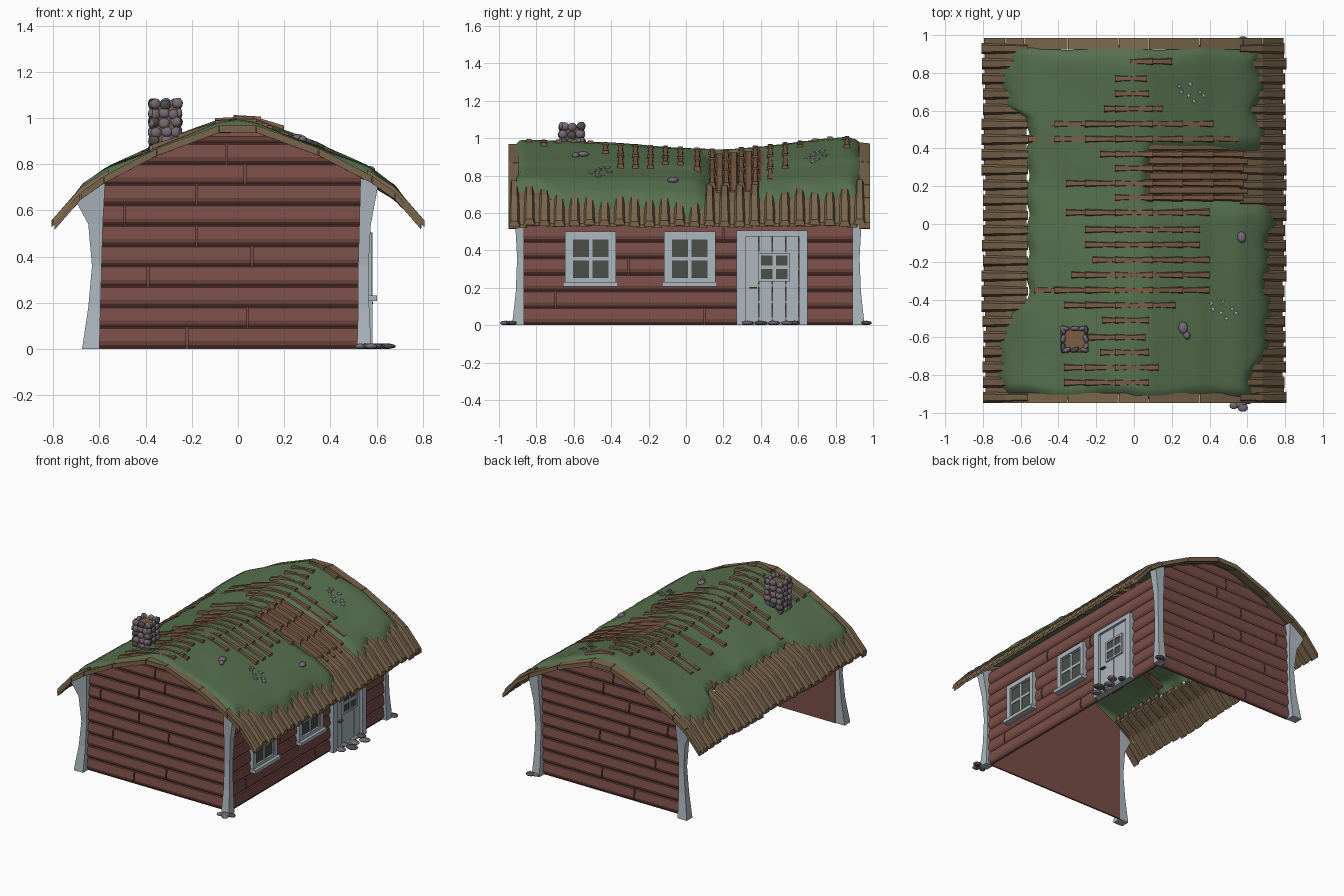
import bpy, bmesh, math, random
from mathutils import Vector, Matrix

if "Cube" in bpy.data.objects:
    bpy.data.objects.remove(bpy.data.objects["Cube"])
random.seed(4)

def mat(name, r, g, b):
    m = bpy.data.materials.new(name)
    m.diffuse_color = [((c / 255 + 0.055) / 1.055) ** 2.4 for c in (r, g, b)] + [1]
    m.use_nodes = True
    m.node_tree.nodes["Principled BSDF"].inputs["Base Color"].default_value = m.diffuse_color
    return m
RED = mat("red_siding", 122, 78, 71)
TRIM = mat("pale_trim", 172, 183, 190)
MOSS = mat("moss_green", 86, 113, 78)
TILE = mat("roof_tile_brown", 124, 93, 69)
EAVE = mat("eave_brown", 122, 102, 76)
GLASS = mat("dark_glass", 76, 78, 72)
STONE = mat("purple_stone", 117, 107, 117)
DARK = mat("dark_stone", 78, 80, 74)
PETAL = mat("flower_white", 190, 196, 208)

def finish(bm, name, material, smooth=None):
    bmesh.ops.recalc_face_normals(bm, faces=bm.faces)
    me = bpy.data.meshes.new(name)
    bm.to_mesh(me); bm.free()
    me.materials.append(material)
    ob = bpy.data.objects.new(name, me)
    bpy.context.collection.objects.link(ob)
    if smooth:
        bpy.context.view_layer.objects.active = ob
        ob.select_set(True)
        bpy.ops.object.shade_smooth_by_angle(angle=math.radians(smooth))
        ob.select_set(False)
    return ob

def loft(bm, rings):
    vs = [[bm.verts.new(p) for p in r] for r in rings]
    n = len(vs[0])
    for a, b in zip(vs, vs[1:]):
        for i in range(n):
            bm.faces.new((a[i], a[(i + 1) % n], b[(i + 1) % n], b[i]))
    bm.faces.new(vs[0][::-1]); bm.faces.new(vs[-1])

def box(bm, x0, x1, y0, y1, z0, z1):
    loft(bm, [[(x0, y0, z), (x1, y0, z), (x1, y1, z), (x0, y1, z)] for z in (z0, z1)])

def stone(bm, c, size):
    m = Matrix.Translation(c) @ Matrix.Rotation(random.uniform(-.4, .4), 4, 'Z') @ Matrix.Diagonal((*size, 1))
    bmesh.ops.create_icosphere(bm, subdivisions=2, radius=1, matrix=m)

def lerp(table, t):
    for (a, p), (b, q) in zip(table, table[1:]):
        if t <= b:
            return p + (q - p) * max(0, (t - a) / (b - a))
    return table[-1][1]

# Roof surface: bent slope with a sagging ridge
SLOPE = [(0, .965), (.08, .955), (.35, .855), (.58, .735), (.68, .665), (.81, .515)]
SAG = [(-1, 0), (-.6, -.005), (-.2, -.03), (.2, -.055), (.5, -.02), (.85, .02), (1, 0)]
def roof(x, y):
    return lerp(SLOPE, abs(x)) + lerp(SAG, y) * max(0, 1 - abs(x) / .8)

# Gable walls of clapboards, each with staggered joints
def plank(bm, lim, z0, z1, place, cuts):
    prof = [(0, z0), (.013, z0 + .014), (.018, z0 + .03), (.010, z1 - .004), (0, z1)]
    edges = [None] + cuts + [None]
    for i in range(len(edges) - 1):
        def end(e, side, sgn):
            return [place((lim(z)[side] if e is None else e + sgn * .004), d, z) for d, z in prof]
        loft(bm, [end(edges[i], 0, 1), end(edges[i + 1], 1, -1)])

ROW = .0885
JOINTS = [[-.22], [.04], [], [-.39], [.06], [-.18], [-.49], [-.18], [.03], [-.05], []]
def gable(name, y, out):
    def lim(z):
        x = 0
        while x < .6 and roof(x + .005, y) - .015 > z:
            x += .005
        return (-x, min(x, .53))
    bm = bmesh.new()
    top = roof(0, y) - .02
    for i in range(11):
        z0, z1 = i * ROW + .004, min((i + 1) * ROW + .004, top)
        if z1 - z0 > .04:
            plank(bm, lim, z0, z1, lambda t, d, z: (t, y + out * d, z), JOINTS[i])
    pts = [(-.6, 0)] + [(x, roof(x, y) - .015) for x in (-.6, -.35, -.08, .08, .35, .53)] + [(.53, 0)]
    loft(bm, [[(x, yy, z) for x, z in pts] for yy in (y - out * .01, y + out * .002)])
    finish(bm, name, RED)
gable("front_gable_wall", -.87, -1)
gable("back_gable_wall", .895, 1)

# Long wall on the right; the left side is open
bm = bmesh.new()
for i in range(8):
    plank(bm, lambda z: (-.88, .90), i * ROW + .004, min((i + 1) * ROW + .004, .715),
          lambda t, d, z: (.54 + d, t, z), [[.1], [-.7], [], [-.31], [], [.2], [-.25], []][i])
box(bm, .53, .542, -.87, .895, 0, .715)
finish(bm, "right_wall", RED)

# Flared corner posts
LEFT = [(0, -.675, -.60), (.18, -.648, -.595), (.36, -.632, -.59), (.54, -.648, -.585), (.72, -.70, -.575)]
RIGHT = [(0, .515, .577), (.18, .52, .568), (.36, .52, .565), (.54, .525, .575), (.74, .53, .607)]
for side, tab in (("left", LEFT), ("right", RIGHT)):
    for end, yi, s in (("front", -.865, -1), ("back", .89, 1)):
        bm = bmesh.new()
        loft(bm, [[(x, y, min(z, roof(x, y) - .005)) for x, y in
                   ((x0, yi), (x1, yi), (x1, yi + s * d), (x0, yi + s * d))]
                  for (z, x0, x1), d in zip(tab, (.065, .045, .038, .048, .062))])
        finish(bm, f"{end}_{side}_post", TRIM)

# Windows and door on the right wall
def frame(bm, x0, x1, y0, y1, z0, z1, w):
    box(bm, x0, x1, y0, y0 + w, z0, z1); box(bm, x0, x1, y1 - w, y1, z0, z1)
    box(bm, x0, x1, y0 + w, y1 - w, z1 - w, z1); box(bm, x0, x1, y0 + w, y1 - w, z0, z0 + w)

def panes(name, y0, y1, z0, z1, x):
    bm = bmesh.new(); box(bm, x, x + .004, y0, y1, z0, z1)
    finish(bm, name + "_glass", GLASS)
    bm = bmesh.new()
    ym, zm = (y0 + y1) / 2, (z0 + z1) / 2
    box(bm, x, x + .010, ym - .009, ym + .009, z0, z1)
    box(bm, x, x + .009, y0, y1, zm - .009, zm + .009)
    frame(bm, x, x + .011, y0 - .012, y1 + .012, z0 - .012, z1 + .012, .014)
    finish(bm, name + "_muntins", TRIM)

for name, yc in (("front_window", -.51), ("middle_window", .02)):
    panes(name, yc - .097, yc + .097, .25, .46, .562)
    bm = bmesh.new()
    frame(bm, .535, .58, yc - .137, yc + .137, .22, .50, .034)
    box(bm, .54, .602, yc - .147, yc + .147, .208, .232)
    finish(bm, name + "_frame", TRIM)
bm = bmesh.new()
for y0, y1, z0, z1 in ((.27, .32, 0, .505), (.605, .65, 0, .505), (.32, .605, .475, .505), (.32, .605, 0, .015)):
    box(bm, .53, .582, y0, y1, z0, z1)
finish(bm, "door_frame", TRIM)
bm = bmesh.new()
for i in range(4):
    box(bm, .53, .565, .32 + i * .0713, .32 + (i + 1) * .0713 - .003, .01, .475)
finish(bm, "door", TRIM)
panes("door_window", .40, .545, .245, .375, .566)
bm = bmesh.new(); box(bm, .565, .585, .34, .38, .195, .203)
finish(bm, "door_handle", DARK)

# Half-round roof tiles, wider at their lower end
def tile(bm, xs, y, ws, lifts, h):
    rings = []
    for x, w, l in zip(xs, ws, lifts):
        r = roof(x, y) + l
        rings.append([(x, y - w, r - .008), (x, y - w * .6, r + h), (x, y + w * .6, r + h), (x, y + w, r - .008)])
    loft(bm, rings)

PITCH = .0803
for s, side in ((-1, "left"), (1, "right")):
    bm = bmesh.new()
    for i in range(24):
        y, j = -.918 + i * PITCH, random.uniform(-.006, .006)
        tile(bm, [s * v for v in (.56, .68, .803 + j)], y, (.023, .026, .030), (.008, .012, .016), .022)
        if i < 23:
            tile(bm, [s * v for v in (.57, .68, .79 + j)], y + PITCH / 2, (.028, .028, .028), (-.006, -.006, -.004), .010)
    finish(bm, side + "_eave_tiles", EAVE)

# Tile rows showing through the moss: (y, left end, right end)
ROWS = [(-.84, -.37, .08), (-.76, -.37, .13), (-.68, -.18, .08), (-.60, -.24, .06), (-.51, -.17, .08),
        (-.43, -.37, .22), (-.35, -.53, .40), (-.27, -.33, .40), (-.19, -.22, .40), (-.11, -.26, .35),
        (-.03, -.26, .35), (.06, -.36, .40), (.14, -.10, .60), (.215, -.36, .60), (.295, -.12, .60),
        (.37, -.18, .60), (.45, -.56, .55), (.53, -.53, .42), (.61, -.16, .15), (.69, -.10, .08),
        (.77, -.10, .07), (.86, .04, .20)]
bm = bmesh.new()
for y, a, b in ROWS:
    for s, lim in ((-1, -a), (1, b)):
        for x0 in (-.02, .09, .25, .41):
            x1 = min(x0 + (.12 if x0 < 0 else .17), lim)
            if x1 - x0 > .03:
                tile(bm, (s * x0, s * x1), y, (.015, .022), (.008, .018), .024)
    if .1 < y < .4:
        tile(bm, (.08, .35, .60), y + PITCH / 2, (.026,) * 3, (0,) * 3, .012)
finish(bm, "roof_tile_rows", TILE)

# Barge boards along both gable edges
for name, y0, y1 in (("front", -.948, -.895), ("back", .925, .985)):
    bm = bmesh.new()
    xs = [-.795, -.68, -.58, -.35, -.08, .08, .35, .58, .68, .795]
    for a, b in zip(xs, xs[1:]):
        loft(bm, [[(x, y0, roof(x, y0) - .018), (x, y1, roof(x, y1) - .018),
                   (x, y1, roof(x, y1) + .014), (x, y0, roof(x, y0) + .014)] for x in (a, b - .003)])
    finish(bm, name + "_barge_board", EAVE)

# Moss blanket with a wavy, turned-down edge
XL = [(-.92, -.66), (-.8, -.73), (-.55, -.70), (-.46, -.62), (-.4, -.565), (.56, -.565), (.62, -.69), (.8, -.70), (.95, -.62)]
XR = [(-.92, .60), (-.75, .66), (-.6, .73), (-.2, .71), (0, .75), (.2, .70), (.45, .69), (.6, .66), (.8, .69), (.95, .64)]
def moss_lift(x, y):
    bare = max(0, 1 - abs(y - .25) / .19) * min(1, max(0, (x - .05) / .05))
    bulge = .018 * min(1, max(0, (abs(x) - .4) / .15))
    return .025 + bulge + .005 * math.sin(9 * x + 5 * y) * math.sin(7 * y + 1) - .06 * min(1, bare * 2)
bm = bmesh.new()
NU, NV = 50, 64
grid = []
for j in range(NV + 1):
    v = j / NV
    row = []
    for i in range(NU + 1):
        u = i / NU
        y = -.915 + 1.85 * v
        x0 = lerp(XL, y) + .012 * math.sin(31 * y); x1 = lerp(XR, y) + .018 * math.sin(27 * y + 1)
        x = x0 + (x1 - x0) * u
        y += (2 * v - 1) * .014 * math.sin(13 * x + 3 * v)
        edge = min(i, NU - i, j, NV - j)
        l = moss_lift(x, y)
        row.append(bm.verts.new((x, y, roof(x, y) + (min(l, -.004) if edge == 0 else l * .85 if edge == 1 else l))))
    grid.append(row)
for j in range(NV):
    for i in range(NU):
        bm.faces.new((grid[j][i], grid[j][i + 1], grid[j + 1][i + 1], grid[j + 1][i]))
finish(bm, "moss_blanket", MOSS, 60)

# Chimney: mortar core clad in rounded stones
CX, CY = -.315, -.61
bm = bmesh.new(); box(bm, CX - .058, CX + .058, CY - .055, CY + .055, .80, 1.055)
finish(bm, "chimney_core", TILE)
light, dark = bmesh.new(), bmesh.new()
for k in range(6):
    z = .86 + k * .04
    for side in range(4):
        for t in (-.045, 0, .045):
            t += random.uniform(-.008, .008)
            a = side * math.pi / 2
            c = Vector((CX + math.cos(a) * .06 - math.sin(a) * t, CY + math.sin(a) * .057 + math.cos(a) * t, z + random.uniform(-.005, .005)))
            size = (.013, .025, .023) if side % 2 == 0 else (.025, .013, .023)
            stone(dark if random.random() < .25 else light, c, size)
finish(light, "chimney_light_stones", STONE, 60)
finish(dark, "chimney_dark_stones", DARK, 60)

# Loose stones at the door, corners and on the roof
light, dark = bmesh.new(), bmesh.new()
for i, (x, y, r) in enumerate([(.60, .33, .04), (.64, .40, .045), (.61, .47, .04), (.645, .54, .04), (.59, .58, .035), (.57, .40, .035),
                               (.56, -.945, .04), (.60, -.93, .03), (.575, -.972, .028), (.53, -.96, .025),
                               (.58, .965, .035), (.545, .955, .025)]):
    stone(dark if i % 3 == 1 else light, (x, y, .012), (r, r * .8, .012))
for x, y, r in ((.57, -.07, .03), (.26, -.55, .032), (.28, -.59, .022)):
    stone(light, (x, y, roof(x, y) + moss_lift(x, y) + .006), (r * .8, r, .016))
finish(light, "loose_light_stones", STONE, 60)
finish(dark, "loose_dark_stones", DARK, 60)

# Small star flowers on the moss
bm = bmesh.new()
for cx, cy in ((.30, .70), (.47, -.45)):
    for dx, dy in ((-.06, .03), (0, .04), (.05, 0), (-.01, -.02), (.02, -.05), (-.05, .0), (.07, -.02)):
        x, y = cx + dx, cy + dy
        ring = []
        for k in range(10):
            r, a = (.018 if k % 2 else .006), k * math.pi / 5 + dx * 20
            px, py = x + r * math.cos(a), y + r * math.sin(a)
            ring.append((px, py, roof(px, py) + moss_lift(px, py)))
        loft(bm, [[(p, q, z + h) for p, q, z in ring] for h in (.004, .009)])
finish(bm, "roof_flowers", PETAL)
